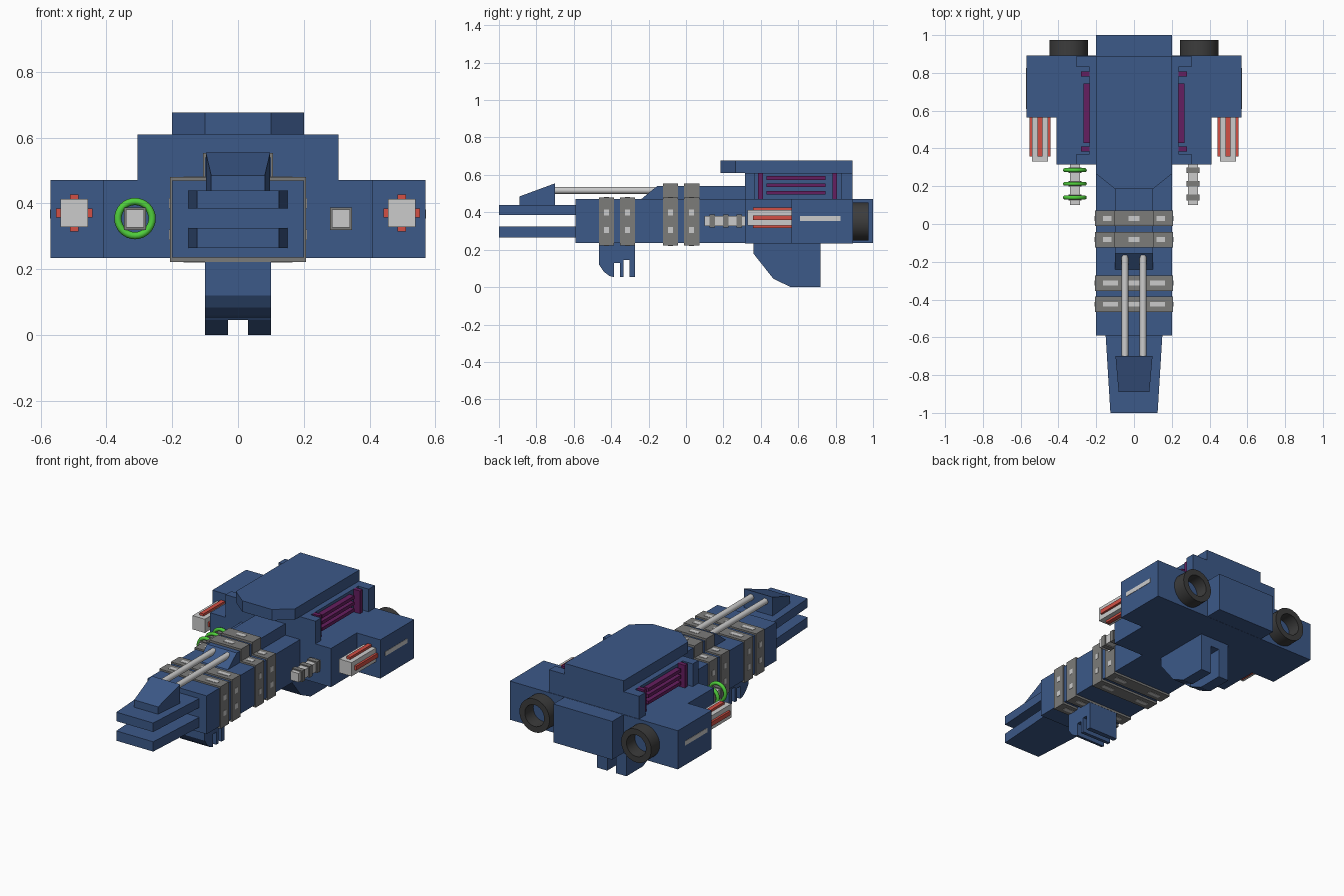
import bpy, bmesh, math
from mathutils import Matrix, Vector

if "Cube" in bpy.data.objects:
    bpy.data.objects.remove(bpy.data.objects["Cube"])


def material(name, r, g, b):
    m = bpy.data.materials.new(name)
    m.diffuse_color = (r, g, b, 1)
    m.use_nodes = True
    m.node_tree.nodes["Principled BSDF"].inputs["Base Color"].default_value = m.diffuse_color
    return m


BLUE = material("hull blue", 0.045, 0.1, 0.25)
GREY = material("band grey", 0.2, 0.2, 0.195)
LIGHT = material("light grey", 0.6, 0.6, 0.6)
RED = material("red", 0.65, 0.08, 0.06)
GREEN = material("green", 0.08, 0.62, 0.045)
PURPLE = material("purple", 0.13, 0.013, 0.115)
DARK = material("dark grey", 0.045, 0.045, 0.045)


def finish(name, bm, mat):
    bmesh.ops.recalc_face_normals(bm, faces=bm.faces)
    me = bpy.data.meshes.new(name)
    bm.to_mesh(me)
    bm.free()
    me.materials.append(mat)
    ob = bpy.data.objects.new(name, me)
    bpy.context.collection.objects.link(ob)
    return ob


def prism(name, pts, axis, lo, hi, mat):
    """Extrude a (y,z) profile along x, or an (x,y) plan along z."""
    bm = bmesh.new()
    to3 = (lambda a, b, t: (t, a, b)) if axis == 'x' else (lambda a, b, t: (a, b, t))
    f = bm.faces.new([bm.verts.new(to3(a, b, lo)) for a, b in pts])
    r = bmesh.ops.extrude_face_region(bm, geom=[f])
    shift = Vector(to3(0, 0, hi - lo))
    for v in r['geom']:
        if isinstance(v, bmesh.types.BMVert):
            v.co += shift
    return finish(name, bm, mat)


def box(name, x0, x1, y0, y1, z0, z1, mat):
    return prism(name, [(x0, y0), (x1, y0), (x1, y1), (x0, y1)], 'z', z0, z1, mat)


def ring(name, profile, cx, cz, mat, n=32):
    """Revolve a closed (radius, y) profile about a y-parallel axis."""
    bm = bmesh.new()
    rows = []
    for i in range(n):
        a = math.tau * i / n
        rows.append([bm.verts.new((cx + r * math.cos(a), y, cz + r * math.sin(a))) for r, y in profile])
    k = len(profile)
    for i in range(n):
        p, q = rows[i], rows[(i + 1) % n]
        for j in range(k):
            bm.faces.new((p[j], p[(j + 1) % k], q[(j + 1) % k], q[j]))
    return smooth(finish(name, bm, mat))


def smooth(ob):
    bpy.ops.object.select_all(action='DESELECT')
    ob.select_set(True)
    bpy.context.view_layer.objects.active = ob
    bpy.ops.object.shade_smooth_by_angle(angle=math.radians(40))
    return ob


def mirrored(pts):
    return pts + [(-x, y) for x, y in reversed(pts)]


# Fuselage, raised spine, wings and upper deck
box("fuselage", -0.2, 0.2, -0.59, 1.0, 0.235, 0.47, BLUE)
prism("spine", [(-0.24, 0.46), (-0.24, 0.47), (-0.155, 0.54), (0.33, 0.54), (0.33, 0.46)], 'x', -0.1, 0.1, BLUE)
prism("wing_body", mirrored([(0.41, 0.315), (0.41, 0.565), (0.57, 0.565), (0.57, 0.893)]), 'z', 0.234, 0.471, BLUE)
prism("upper_deck", mirrored([(0.305, 0.315), (0.305, 0.37), (0.235, 0.37), (0.235, 0.83),
                              (0.305, 0.83), (0.305, 0.89)]), 'z', 0.46, 0.61, BLUE)
prism("roof_plate", mirrored([(0.1, 0.185), (0.2, 0.265), (0.2, 0.89)]), 'z', 0.61, 0.677, BLUE)

# Split nose with sight ramp
for label, z0, z1 in (("upper", 0.385, 0.44), ("lower", 0.265, 0.325)):
    prism(f"{label}_nose_prong", mirrored([(0.125, -1.0), (0.15, -0.59)]), 'z', z0, z1, BLUE)
ramp = prism("nose_ramp", [(-0.89, 0.44), (-0.89, 0.485), (-0.70, 0.555), (-0.70, 0.44)], 'x', -0.098, 0.098, BLUE)
for v in ramp.data.vertices:
    if v.co.y < -0.8:
        v.co.x *= 0.83

# Twin rods from ramp to spine
for s in (-1, 1):
    bm = bmesh.new()
    bmesh.ops.create_cone(bm, cap_ends=True, segments=20, radius1=0.018, radius2=0.018, depth=0.54,
                          matrix=Matrix.Translation((s * 0.048, -0.435, 0.517)) @ Matrix.Rotation(math.pi / 2, 4, 'X'))
    smooth(finish("rod", bm, LIGHT))

# Clamp bands with light inset plates
W, T = 0.207, 0.005
for i, yc in enumerate((-0.425, -0.313, -0.083, 0.03)):
    y0, y1 = yc - 0.041, yc + 0.041
    m0, m1 = yc - 0.013, yc + 0.013
    rear = i > 1
    box("clamp_band", -W, W, y0, y1, 0.222, 0.48, GREY)
    if rear:
        box("clamp_band_top", -0.107, 0.107, y0, y1, 0.47, 0.553, GREY)
    zt = 0.553 if rear else 0.48
    box("band_plate_top", -0.03, 0.03, m0, m1, zt - T, zt + 0.002, LIGHT)
    for s in (-1, 1):
        a, b = (0.12, 0.165) if rear else (0.085, 0.165)
        box("band_plate_top_side", s * a, s * b, m0, m1, 0.475, 0.482, LIGHT)
        box("band_plate_bottom", s * 0.085, s * 0.165, m0, m1, 0.22, 0.226, LIGHT)
        for z in (0.305, 0.4):
            box("band_plate_side", s * (W - T), s * (W + 0.002), m0, m1, z - 0.016, z + 0.016, LIGHT)

# Front foot with slots
prism("front_foot", [(-0.465, 0.235), (-0.465, 0.12), (-0.44, 0.083), (-0.41, 0.06), (-0.385, 0.053),
                     (-0.385, 0.13), (-0.353, 0.13), (-0.353, 0.053), (-0.333, 0.053), (-0.333, 0.145),
                     (-0.302, 0.145), (-0.302, 0.053), (-0.273, 0.053), (-0.273, 0.235)], 'x', -0.1, 0.1, BLUE)

# Rear foot: two cheeks and a cut-back centre
cheek = [(0.36, 0.236), (0.36, 0.18), (0.467, 0.045), (0.56, 0.0), (0.72, 0.0), (0.72, 0.236)]
for s in (-1, 1):
    prism("rear_foot_cheek", cheek, 'x', s * 0.03, s * 0.1, BLUE)
prism("rear_foot_centre", cheek[:3] + [(0.467, 0.18), (0.72, 0.18), (0.72, 0.236)], 'x', -0.03, 0.03, BLUE)

for s in (-1, 1):
    # Purple side grille
    for y in (0.398, 0.795):
        box("grille_post", s * 0.23, s * 0.28, y - 0.013, y + 0.013, 0.468, 0.61, PURPLE)
    for z in (0.505, 0.545, 0.583):
        box("grille_bar", s * 0.23, s * 0.268, 0.43, 0.745, z - 0.01, z + 0.01, PURPLE)
    # Wing cannon with red rails
    cx, cz = s * 0.4975, 0.371
    box("wing_cannon", cx - 0.042, cx + 0.042, 0.33, 0.58, cz - 0.042, cz + 0.042, LIGHT)
    box("cannon_rail_vertical", cx - 0.013, cx + 0.013, 0.358, 0.58, cz - 0.056, cz + 0.056, RED)
    box("cannon_rail_horizontal", cx - 0.055, cx + 0.055, 0.358, 0.58, cz - 0.013, cz + 0.013, RED)
    # Wing side stripe
    box("wing_stripe", s * 0.565, s * 0.572, 0.61, 0.825, 0.354, 0.381, LIGHT)
    # Small barrel with collars
    bx, bz = s * 0.313, 0.354
    box("small_barrel", bx - 0.027, bx + 0.027, 0.1, 0.33, bz - 0.027, bz + 0.027, LIGHT)
    for y in (0.14, 0.213, 0.285):
        box("barrel_collar", bx - 0.034, bx + 0.034, y - 0.015, y + 0.015, bz - 0.034, bz + 0.034, GREY)
        if s < 0:
            ring("green_coil", [(0.052 + 0.011 * math.cos(math.tau * j / 10), y + 0.011 * math.sin(math.tau * j / 10))
                                for j in range(10)], bx, bz, GREEN)
    # Open thruster ring
    ring("thruster_ring", [(0.102, 0.885), (0.102, 0.975), (0.066, 0.975), (0.066, 0.885)],
         s * 0.345, 0.35, DARK)
